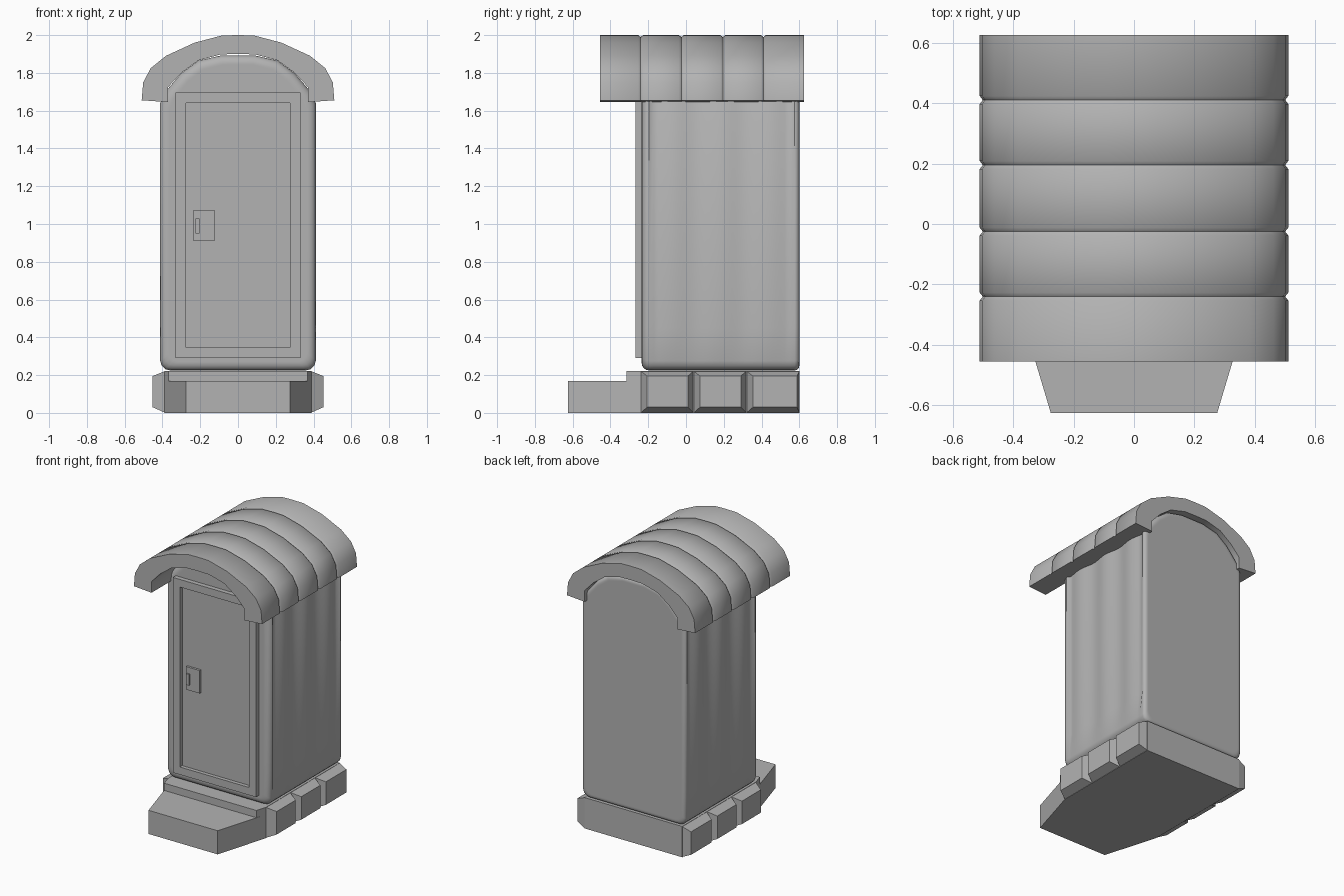
import bpy, bmesh, math

if "Cube" in bpy.data.objects:
    bpy.data.objects.remove(bpy.data.objects["Cube"])

grey = bpy.data.materials.new("mid_grey")
grey.diffuse_color = (0.45, 0.45, 0.45, 1)
grey.use_nodes = True
grey.node_tree.nodes["Principled BSDF"].inputs["Base Color"].default_value = grey.diffuse_color


def finish(name, bm, smooth=None):
    bmesh.ops.recalc_face_normals(bm, faces=bm.faces[:])
    me = bpy.data.meshes.new(name)
    bm.to_mesh(me)
    bm.free()
    me.materials.append(grey)
    ob = bpy.data.objects.new(name, me)
    bpy.context.collection.objects.link(ob)
    if smooth:
        bpy.ops.object.select_all(action='DESELECT')
        ob.select_set(True)
        bpy.context.view_layer.objects.active = ob
        bpy.ops.object.shade_smooth_by_angle(angle=math.radians(smooth))
    return ob


def loft(name, rings, smooth=None):
    """Skin a list of equal-length closed rings and cap both ends."""
    bm = bmesh.new()
    rows = [[bm.verts.new(p) for p in ring] for ring in rings]
    n = len(rows[0])
    for a, b in zip(rows, rows[1:]):
        for i in range(n):
            j = (i + 1) % n
            bm.faces.new((a[i], a[j], b[j], b[i]))
    bm.faces.new(rows[0])
    bm.faces.new(rows[-1])
    return finish(name, bm, smooth)


def panel(name, x0, x1, z0, z1, y0, y1, rim=0, depth=0):
    """Box whose front face (y0) may carry a rim around a recess."""
    steps = [(y1, 0), (y0, 0)]
    if rim:
        steps += [(y0, rim), (y0 + depth, rim)]
    return loft(name, [[(x0 + r, y, z0 + r), (x1 - r, y, z0 + r),
                        (x1 - r, y, z1 - r), (x0 + r, y, z1 - r)] for y, r in steps])


def mirrored(half):
    """Complete a right-hand list of (x, z) running towards x = 0."""
    return half + [(-x, z) for x, z in reversed(half) if x > 0]


# Cabin: arched profile lofted along y, rounded ends, three flutes per side
profile = mirrored([(0.36, 0.225), (0.385, 0.231), (0.404, 0.25), (0.412, 0.275), (0.412, 0.45),
                    (0.412, 1.64), (0.385, 1.70), (0.30, 1.798), (0.21, 1.865),
                    (0.09, 1.892), (0, 1.892)])
Y0, Y1 = -0.235, 0.60
R0, R1 = 0.04, 0.025


def cabin_ring(y, inset, groove=0):
    ring = []
    for x, z in profile:
        nx = x * (0.41 - inset) / 0.41
        if z > 0.4 and abs(x) > 0.35:
            nx -= math.copysign(groove, x)
        ring.append((nx, y, 1.06 + (z - 1.06) * (0.83 - inset) / 0.83))
    return ring


angles = [i / 4 * math.pi / 2 for i in range(5)]
rings = [cabin_ring(Y0, R0 + 0.008)]
rings += [cabin_ring(Y0 + R0 * (1 - math.cos(t)), R0 * (1 - math.sin(t))) for t in angles]
N = 30
for i in range(1, N):
    u = i / N
    groove = 0.016 * math.cos(3 * math.pi * u) ** 2
    rings.append(cabin_ring(Y0 + R0 + (Y1 - R1 - Y0 - R0) * u, 0, groove))
rings += [cabin_ring(Y1 - R1 + R1 * math.sin(t), R1 * (1 - math.cos(t))) for t in angles]
rings.append(cabin_ring(Y1, R1 + 0.008))
loft("cabin", rings, 40)

# Roof: five arched ribs separated by narrow grooves
outer = mirrored([(0.51, 1.655), (0.502, 1.75), (0.462, 1.825), (0.382, 1.89),
                  (0.23, 1.96), (0.085, 1.998), (0, 2.0)])
inner = mirrored([(0.37, 1.645), (0.37, 1.725), (0.30, 1.80), (0.21, 1.866),
                  (0.09, 1.898), (0, 1.90)])


def roof_ring(y, d):
    out = [(x * (1 - d / 0.5), y, 1.65 + (z - 1.65) * (1 - d / 0.35)) for x, z in outer]
    return out + [(x, y, z) for x, z in reversed(inner)]


edges = [-0.455, -0.24, -0.025, 0.195, 0.41, 0.625]
rings = [roof_ring(edges[0], 0)]
for e in edges[1:-1]:
    rings += [roof_ring(e - 0.013, 0), roof_ring(e, 0.010), roof_ring(e + 0.013, 0)]
rings.append(roof_ring(edges[-1], 0))
loft("roof", rings, 50)

# Door with raised frame, lock plate and latch
panel("door", -0.33, 0.33, 0.29, 1.695, -0.268, -0.22, 0.055, 0.027)
panel("lock_plate", -0.235, -0.125, 0.91, 1.075, -0.257, -0.235)
panel("latch", -0.225, -0.203, 0.95, 1.03, -0.268, -0.25)


# Base slab, tapered step and sill
def slab(name, y0, w0, y1, w1, h):
    q = [(-w0, y0), (w0, y0), (w1, y1), (-w1, y1)]
    return loft(name, [[(x, y, z) for x, y in q] for z in (0, h)])


slab("base", -0.24, 0.39, 0.60, 0.39, 0.222)
slab("step", -0.625, 0.275, -0.24, 0.39, 0.17)
slab("sill", -0.315, 0.367, -0.24, 0.39, 0.222)

# Bevelled side blocks, three per side
for side, s in (("right", 1), ("left", -1)):
    for k in range(3):
        a, b = -0.24 + 0.28 * k, 0.04 + 0.28 * k
        c, d = a + 0.034, b - (0.03 if k < 2 else 0.012)
        loft(f"{side}_block_{k + 1}", [
            [(s * 0.385, a, 0), (s * 0.385, b, 0), (s * 0.385, b, 0.222), (s * 0.385, a, 0.222)],
            [(s * 0.452, c, 0.03), (s * 0.452, d, 0.03), (s * 0.452, d, 0.195), (s * 0.452, c, 0.195)]])
